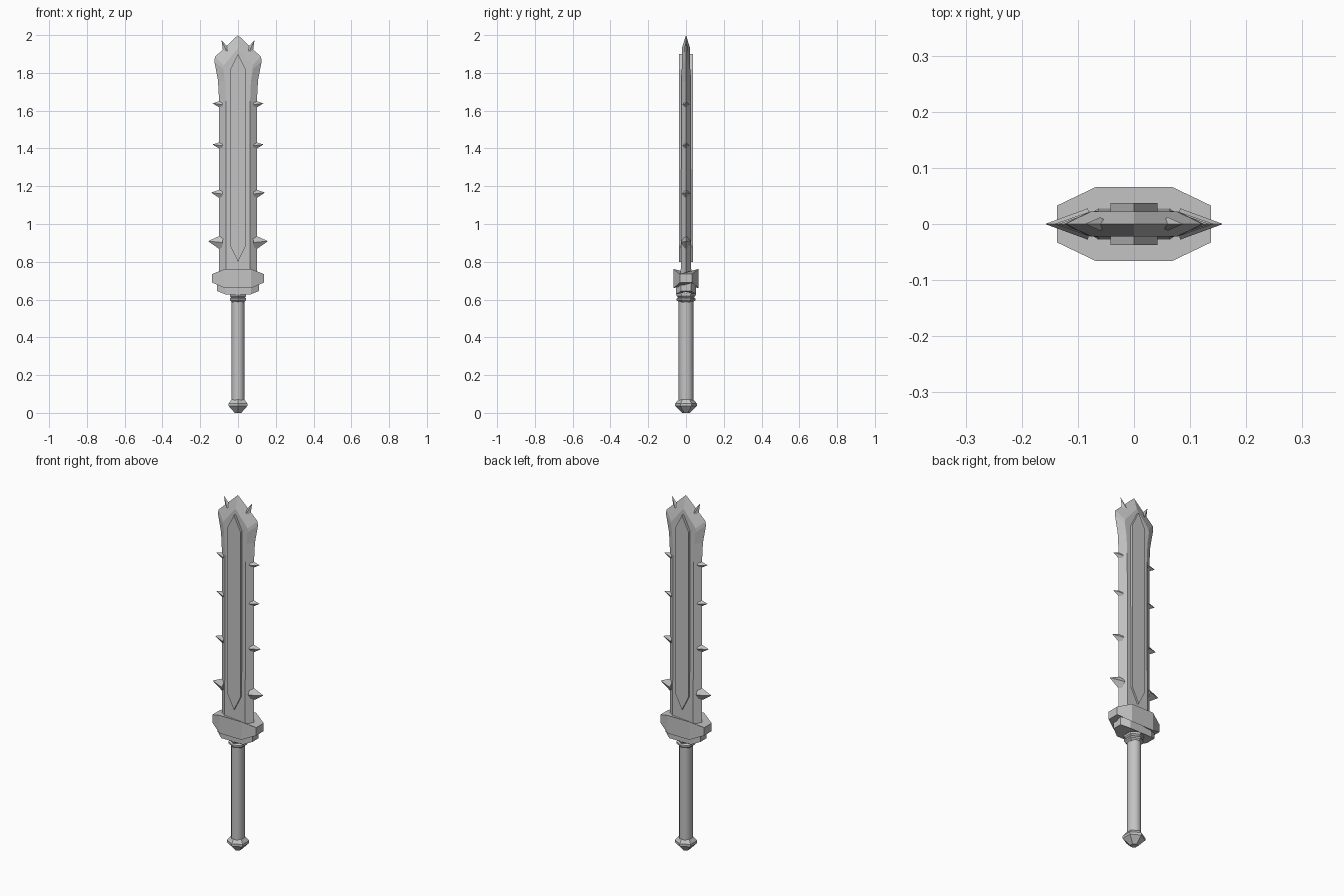
import bpy
import bmesh
from math import cos, sin, pi
from mathutils import Vector

cube = bpy.data.objects.get("Cube")
if cube:
    bpy.data.objects.remove(cube, do_unlink=True)

steel = bpy.data.materials.new("grey steel")
steel.use_nodes = True
grey = (0.55, 0.55, 0.55, 1)
steel.diffuse_color = grey
steel.node_tree.nodes["Principled BSDF"].inputs["Base Color"].default_value = grey


def loft(name, loops):
    """Join equal-length point loops with quads and cap both ends."""
    bm = bmesh.new()
    rings = [[bm.verts.new(p) for p in loop] for loop in loops]
    n = len(rings[0])
    for a, b in zip(rings, rings[1:]):
        for i in range(n):
            j = (i + 1) % n
            bm.faces.new((a[i], a[j], b[j], b[i]))
    bm.faces.new(rings[0][::-1])
    bm.faces.new(rings[-1])
    bmesh.ops.recalc_face_normals(bm, faces=bm.faces)
    mesh = bpy.data.meshes.new(name)
    bm.to_mesh(mesh)
    bm.free()
    mesh.materials.append(steel)
    obj = bpy.data.objects.new(name, mesh)
    bpy.context.collection.objects.link(obj)
    return obj


def mirrored(half):
    """Close a right-hand outline, leaving points on the axis single."""
    return half + [(-x, z) for x, z in reversed(half) if x > 0]


def turned(name, profile, sides, depth=1.0):
    """Stack polygon rings, corners on the y axis, from (radius, z) points."""
    return loft(name, [[(r * sin(2 * pi * i / sides),
                         r * depth * cos(2 * pi * i / sides), z)
                        for i in range(sides)] for r, z in profile])


# Blade: sharp outline with raised flats on both sides
edge = mirrored([(0.1, 0.72), (0.1, 1.65), (0.106, 1.76),
                 (0.125, 1.86), (0.122, 1.885), (0, 2.0)])
flat = mirrored([(0.064, 0.72), (0.064, 1.65), (0.068, 1.75),
                 (0.078, 1.82), (0.076, 1.84), (0, 1.93)])


def flat_side(s):
    return [(x, s * (0.028 - 0.005 * (z - 0.72)), z) for x, z in flat]


loft("blade", [flat_side(-1), [(x, 0, z) for x, z in edge], flat_side(1)])

# Raised central rib, pointed at both ends
rib = mirrored([(0, 0.8), (0.042, 0.885), (0.042, 1.815), (0, 1.9)])
loft("blade_rib", [[(x, y, z) for x, z in rib] for y in (-0.037, 0.037)])


# Spikes along both edges and beside the tip
def spike(name, base, tip, half_width, half_depth):
    base, tip = Vector(base), Vector(tip)
    along = (tip - base).normalized()
    across = Vector((-along.z, 0, along.x)) * half_width
    deep = Vector((0, half_depth, 0))
    ring = [across, deep, -across, -deep]
    loft(name, [[base + v for v in ring], [tip + v * 0.02 for v in ring]])


for side, label in ((1, "left"), (-1, "right")):
    for i, (z, reach, size) in enumerate([(0.905, 0.157, 0.044), (1.162, 0.141, 0.03),
                                          (1.417, 0.134, 0.024), (1.635, 0.134, 0.024)]):
        spike(f"{label}_edge_spike_{i + 1}", (side * 0.082, 0, z - 0.003),
              (side * reach, 0, z + 0.004), size, 0.5 * size + 0.006)
    spike(f"{label}_tip_spike", (side * 0.06, 0, 1.915),
          (side * 0.087, 0, 1.972), 0.02, 0.012)


# Guard: two stacked eight-sided blocks, thinner toward the ends
def guard_block(name, end, mid, depth, end_z, mid_z):
    plan = [(end, depth / 2), (mid, depth), (-mid, depth), (-end, depth / 2),
            (-end, -depth / 2), (-mid, -depth), (mid, -depth), (end, -depth / 2)]
    loops = [[(x, y, mid_z[k] if abs(x) == mid else end_z[k]) for x, y in plan]
             for k in (0, 1)]
    loft(name, loops)


guard_block("guard_upper", 0.137, 0.068, 0.066, (0.69, 0.735), (0.66, 0.762))
guard_block("guard_lower", 0.11, 0.068, 0.052, (0.645, 0.7), (0.628, 0.7))

# Handle: collar, round grip and faceted pommel
turned("collar", [(0.036, 0.585), (0.05, 0.597), (0.05, 0.606), (0.042, 0.612),
                  (0.05, 0.62), (0.05, 0.632)], 6)
grip = turned("grip", [(0.035, 0.05), (0.035, 0.6)], 12, 1.1)
for poly in grip.data.polygons:
    poly.use_smooth = len(poly.vertices) == 4
turned("pommel", [(0.04, 0.07), (0.057, 0.05), (0.057, 0.036), (0.02, 0.0)], 6)
